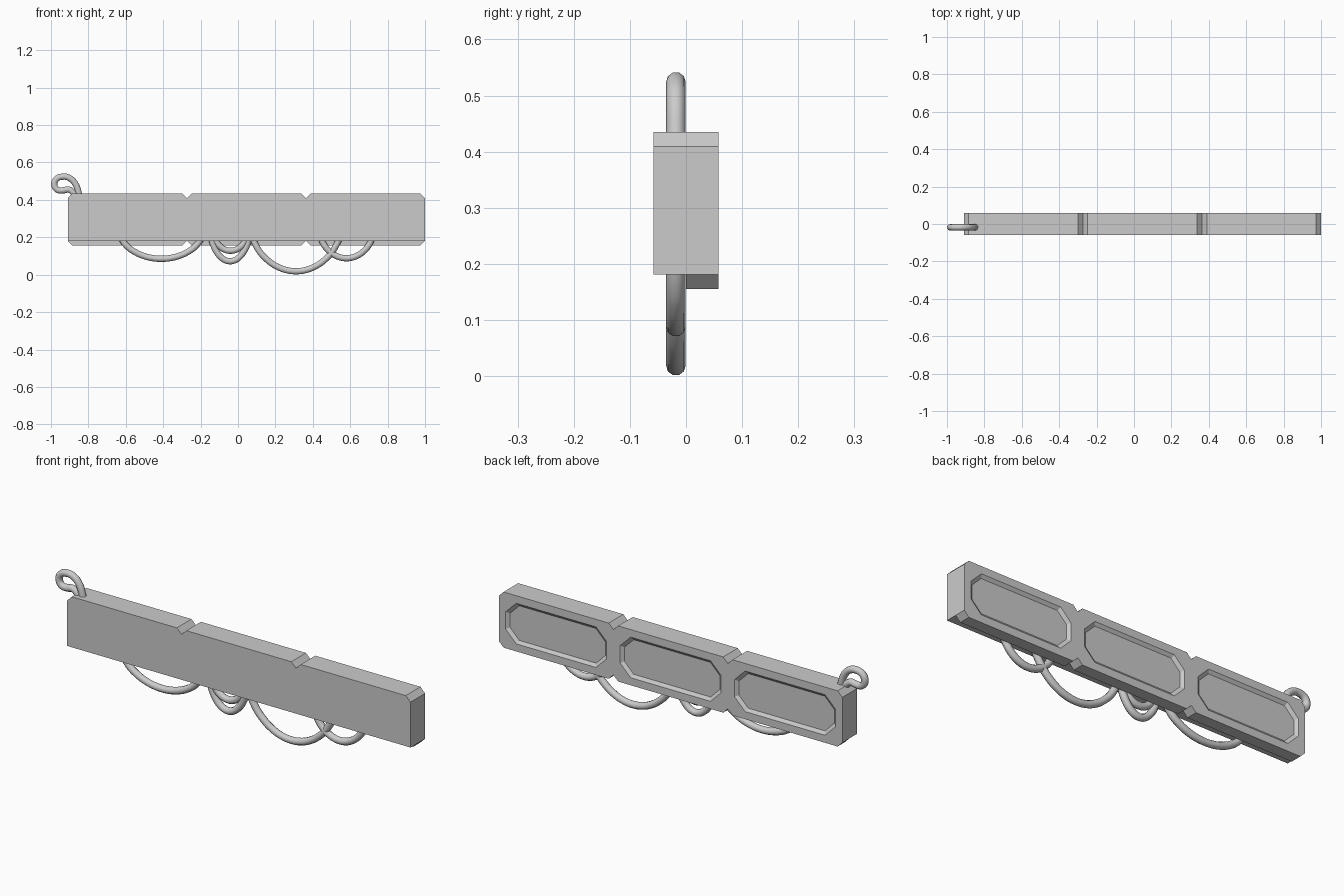
import bpy, bmesh, math

cube = bpy.data.objects.get("Cube")
if cube:
    bpy.data.objects.remove(cube, do_unlink=True)

grey = bpy.data.materials.new("mid_grey")
grey.use_nodes = True
colour = (0.6, 0.6, 0.6, 1)
grey.diffuse_color = colour
grey.node_tree.nodes["Principled BSDF"].inputs["Base Color"].default_value = colour

LEFT, RIGHT, SEGMENTS = -0.91, 1.0, 3
BOTTOM, TOP, CHAMFER = 0.155, 0.435, 0.026
FRONT, MIDDLE, BACK = -0.058, 0.0, 0.058
CABLE_Y, CABLE_R = -0.018, 0.0175


def octagon(x0, x1, z0, z1, c):
    """Rectangle with cut corners, starting on the bottom edge."""
    return [(x0 + c, z0), (x1 - c, z0), (x1, z0 + c), (x1, z1 - c),
            (x1 - c, z1), (x0 + c, z1), (x0, z1 - c), (x0, z0 + c)]


def ring(bm, points, y):
    return [bm.verts.new((x, y, z)) for x, z in points]


def bridge(bm, a, b, skip=()):
    n = len(a)
    for i in range(n):
        if i not in skip:
            j = (i + 1) % n
            bm.faces.new((a[i], a[j], b[j], b[i]))


def build_body():
    bm = bmesh.new()
    width = (RIGHT - LEFT) / SEGMENTS
    for s in range(SEGMENTS):
        x0 = LEFT + s * width
        x1 = x0 + width
        outline = octagon(x0, x1, BOTTOM, TOP, CHAMFER)
        # touching side walls between neighbours are left open
        right_open, left_open = s < SEGMENTS - 1, s > 0

        # back half with a sloped recessed panel
        mid = ring(bm, outline, MIDDLE)
        back = ring(bm, outline, BACK)
        m, slope, depth = 0.038, 0.015, 0.012
        rim = ring(bm, octagon(x0 + m, x1 - m, BOTTOM + m, TOP - m, 0.058), BACK)
        m += slope
        floor = ring(bm, octagon(x0 + m, x1 - m, BOTTOM + m, TOP - m, 0.052), BACK - depth)
        bridge(bm, mid, back, [2] * right_open + [6] * left_open)
        bridge(bm, back, rim)
        bridge(bm, rim, floor)
        bm.faces.new(floor)
        bm.faces.new((mid[0], mid[1], mid[2], mid[7]))

        # shallower front half, flat along the bottom
        front = ring(bm, outline[2:], FRONT)
        bridge(bm, front, mid[2:], [0] * right_open + [4] * left_open)
        bm.faces.new(front)

    bmesh.ops.remove_doubles(bm, verts=bm.verts, dist=0.0005)
    flat = [e for e in bm.edges if sum(v.co.y for v in e.verts) < BACK]
    bmesh.ops.dissolve_limit(bm, angle_limit=math.radians(1), verts=[], edges=flat)
    bmesh.ops.recalc_face_normals(bm, faces=bm.faces)
    mesh = bpy.data.meshes.new("body")
    bm.to_mesh(mesh)
    bm.free()
    mesh.materials.append(grey)
    bpy.context.collection.objects.link(bpy.data.objects.new("body", mesh))


def cable(name, points):
    """Round smooth tube through x, z points."""
    curve = bpy.data.curves.new(name, "CURVE")
    curve.dimensions = "3D"
    curve.bevel_depth = CABLE_R
    curve.bevel_resolution = 3
    curve.resolution_u = 8
    curve.use_fill_caps = True
    spline = curve.splines.new("BEZIER")
    spline.bezier_points.add(len(points) - 1)
    for p, (x, z) in zip(spline.bezier_points, points):
        p.co = (x, CABLE_Y, z)
        p.handle_left_type = p.handle_right_type = "AUTO"
    curve.materials.append(grey)
    obj = bpy.data.objects.new(name, curve)
    bpy.context.collection.objects.link(obj)
    # turn the curve into a smooth mesh
    bpy.ops.object.select_all(action="DESELECT")
    obj.select_set(True)
    bpy.context.view_layer.objects.active = obj
    bpy.ops.object.convert(target="MESH")
    bpy.ops.object.shade_smooth_by_angle(angle=math.radians(50))


def hanging_cable(name, centre, half_width, low, entry=0.18):
    """Sagging arc whose ends run up into the body."""
    points = []
    for i in range(-5, 6):
        t = i / 5 * 1.12
        sag = 1 - math.sqrt(max(0, 1 - (t * 0.86) ** 2))
        full = 1 - math.sqrt(1 - 0.86 ** 2)
        points.append((centre + half_width * t, low + (entry - low) * sag / full))
    cable(name, points)


build_body()

hanging_cable("cable_right", -0.41, 0.208, 0.085)
hanging_cable("cable_middle_outer", -0.042, 0.098, 0.072)
hanging_cable("cable_middle_inner", -0.04, 0.078, 0.128)
hanging_cable("cable_long", 0.31, 0.228, 0.0185)
hanging_cable("cable_left", 0.58, 0.132, 0.088)

# looped cord on the top right corner
cable("end_loop", [(-0.84, 0.39), (-0.85, 0.43), (-0.869, 0.484), (-0.9, 0.516),
                   (-0.938, 0.524), (-0.972, 0.51), (-0.982, 0.48), (-0.965, 0.454),
                   (-0.935, 0.451), (-0.905, 0.455), (-0.88, 0.437), (-0.862, 0.4)])
